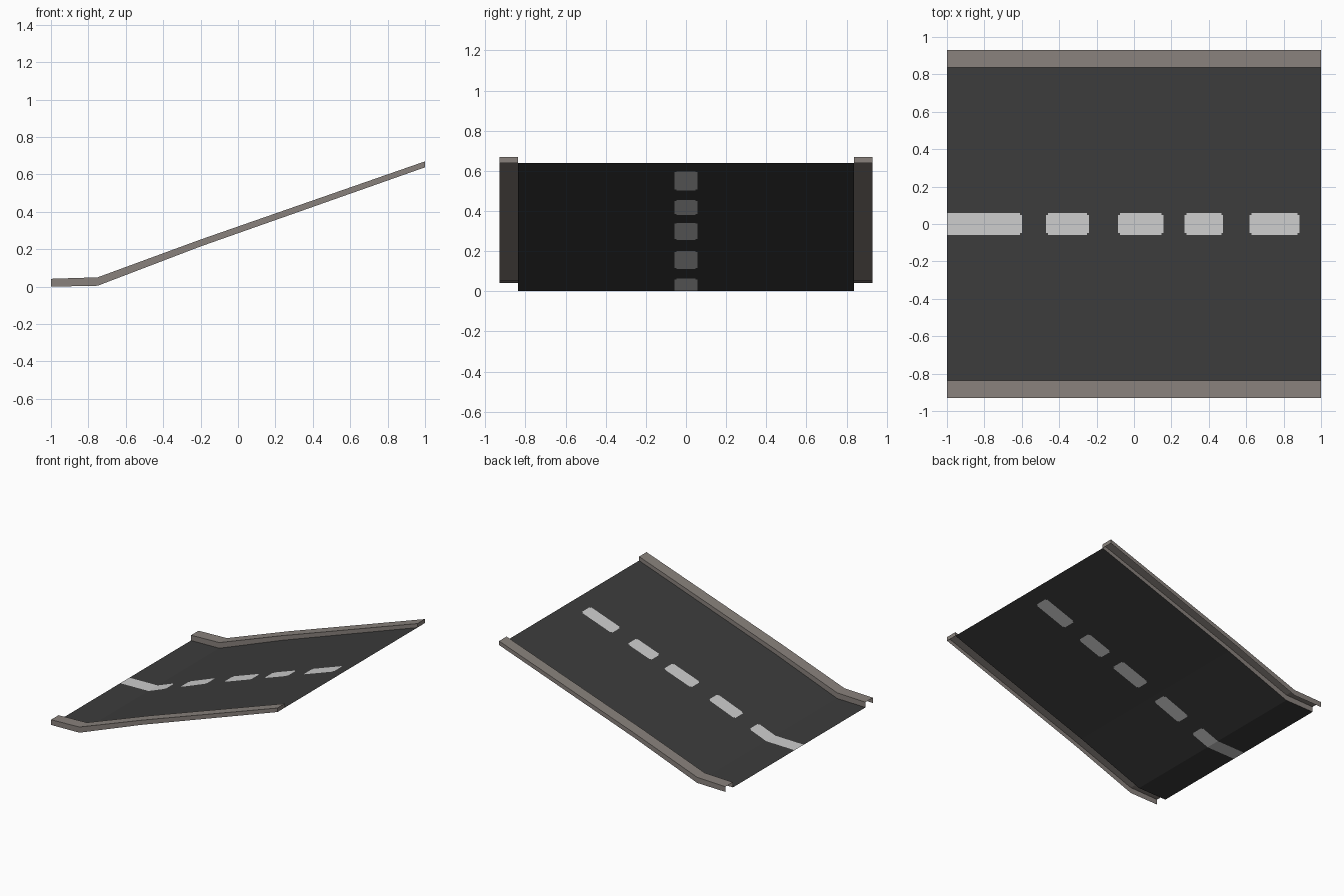
import bpy, bmesh

if "Cube" in bpy.data.objects:
    bpy.data.objects.remove(bpy.data.objects["Cube"])

# profile along x: (x, road height, kerb top height)
PROFILE = [(-1.0, 0.0, 0.042), (-0.75, 0.005, 0.05), (-0.2, 0.215, 0.252), (1.0, 0.638, 0.67)]
DASHES = [(-1.05, -0.6), (-0.47, -0.24), (-0.085, 0.157), (0.27, 0.477), (0.617, 0.885)]
INNER, OUTER, DASH_Y, CORNER = 0.836, 0.93, 0.058, 0.01


def material(name, rgb):
    m = bpy.data.materials.new(name)
    m.diffuse_color = (*rgb, 1)
    m.use_nodes = True
    m.node_tree.nodes["Principled BSDF"].inputs["Base Color"].default_value = m.diffuse_color
    return m


asphalt = material("asphalt", (0.045, 0.045, 0.045))
paint = material("white_paint", (0.61, 0.61, 0.61))
stone = material("kerb_stone", (0.25, 0.222, 0.203))


def height(x):
    for (x0, z0, _), (x1, z1, _) in zip(PROFILE, PROFILE[1:]):
        if x <= x1:
            return z0 + (z1 - z0) * (x - x0) / (x1 - x0)


def loft(bm, rows):
    """Skin a list of equal-length point rows, returning the faces."""
    vs = [[bm.verts.new(p) for p in row] for row in rows]
    for a, b in zip(vs, vs[1:]):
        for j in range(len(a) - 1):
            bm.faces.new((a[j], b[j], b[j + 1], a[j + 1]))
    return vs


def finish(bm, name, mats):
    me = bpy.data.meshes.new(name)
    bm.to_mesh(me)
    bm.free()
    for m in mats:
        me.materials.append(m)
    bpy.context.collection.objects.link(bpy.data.objects.new(name, me))


def is_dash(c):
    for a, b in DASHES:
        if a < c.x < b and abs(c.y) < DASH_Y:
            at_end = c.x < a + CORNER or c.x > b - CORNER
            return not (at_end and abs(c.y) > DASH_Y - CORNER)
    return False


# road sheet, with the centre dashes cut into it as faces
xs = {p[0] for p in PROFILE}
for a, b in DASHES:
    xs.update(x for x in (a, a + CORNER, b - CORNER, b) if x > -1)
ys = [-INNER, -DASH_Y, CORNER - DASH_Y, DASH_Y - CORNER, DASH_Y, INNER]
bm = bmesh.new()
loft(bm, [[(x, y, height(x)) for y in ys] for x in sorted(xs)])
for f in bm.faces:
    f.material_index = int(is_dash(f.calc_center_median()))
finish(bm, "road", [asphalt, paint])

# hollow kerbs, open below and at the low end, capped at the high end
for side, name in ((-1, "kerb_front"), (1, "kerb_back")):
    bm = bmesh.new()
    rows = [[(x, side * OUTER, z), (x, side * OUTER, top),
             (x, side * INNER, top), (x, side * INNER, z)] for x, z, top in PROFILE]
    vs = loft(bm, rows)
    bm.faces.new(vs[-1][::-1])
    if side > 0:
        bmesh.ops.reverse_faces(bm, faces=bm.faces[:])
    finish(bm, name, [stone])
